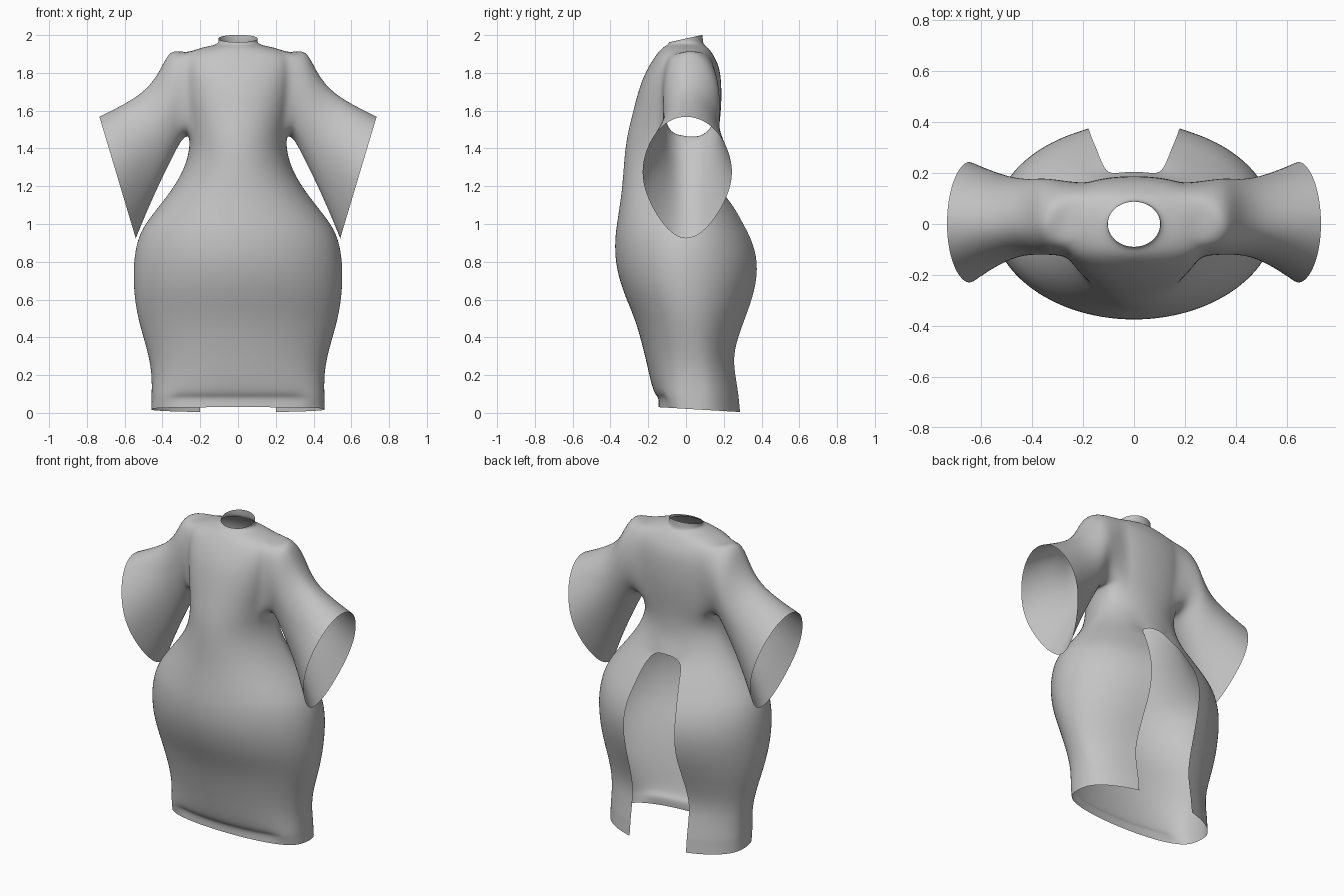
import bpy, bmesh, math

if "Cube" in bpy.data.objects:
    bpy.data.objects.remove(bpy.data.objects["Cube"])

N = 32            # columns round the body, column 0 = centre back
SLIT = 2          # columns each side of the back slit
# height, half width, front y, back y, slit half width, y of the widest point
ROWS = [
    (0.005, .462, -.147, .31, .20, .07), (0.075, .460, -.162, .302, .20, .07),
    (0.10, .460, -.17, .30, .20, .07), (0.20, .458, -.195, .283, .20, .06),
    (0.32, .478, -.222, .266, .20, .045), (0.50, .535, -.27, .332, .19, .02),
    (0.65, .556, -.34, .388, .18, 0), (0.80, .557, -.378, .404, .18, 0),
    (0.92, .535, -.378, .365, .17, 0), (1.00, .495, -.368, .318, .15, 0),
    (1.10, .415, -.352, .262, .13, 0), (1.19, .345, -.34, .205, .105, 0),
    (1.29, .287, -.332, .17, 0, 0), (1.38, .26, -.325, .165, 0, 0),
    (1.47, .255, -.312, .17, 0, 0), (1.56, .265, -.29, .182, 0, 0),
    (1.66, .28, -.265, .189, 0, 0), (1.76, .288, -.235, .187, 0, 0),
    (1.84, .29, -.195, .175, 0, 0), (1.90, .28, -.155, .142, 0, 0),
    (1.934, .20, -.125, .118, 0, 0), (1.946, .125, -.10, .098, 0, 0),
    (1.96, .102, -.09, .09, 0, 0), (1.982, .104, -.09, .088, 0, 0)]
SLIT_TOP, ARM_LO, ARM_HI = 11, 14, 19     # row numbers
ARM_B, ARM_F = 4, 10                      # armhole columns
# sleeve sections: top x,z   bottom x,z   front y, back y
SLEEVE = [(.36, 1.935, .29, 1.46, -.122, .180),
          (.41, 1.815, .335, 1.375, -.122, .182),
          (.485, 1.71, .405, 1.235, -.125, .178),
          (.60, 1.638, .475, 1.08, -.165, .205),
          (.735, 1.572, .54, .92, -.236, .25)]


def body_point(r, j):
    z, hw, yf, yb, sx, y0 = ROWS[r]
    k = j if j <= N // 2 else N - j       # mirror the columns
    s = 1 if j <= N // 2 else -1
    a0 = math.asin(sx / hw) if sx else 2 * math.pi * SLIT / N
    a = k / SLIT * a0 if k <= SLIT else a0 + (k - SLIT) / (N / 2 - SLIT) * (math.pi - a0)
    x, c = hw * math.sin(a), math.cos(a)
    upper = 1.4 < z and r < 20
    if c > 0:                              # squarer upper back
        y = y0 + (yb - y0) * c ** (0.5 if upper else 1.0)
    else:                                  # flatter chest and front hem
        flat = 1.0
        if upper:
            flat = 0.9 - 0.8 * (min(z, 1.84) - 1.47)
        elif r < 5:
            flat = (0.55, 0.55, 0.55, 0.7, 0.85)[r]
        y = y0 + (yf - y0) * (-c) ** flat
    if r == 0:                             # hem rises to the front
        z += 0.025 * (0.28 - y) / 0.42
    if r == 1 and y < 0 and x < 0.32:      # tucked front hem
        y += 0.018
        z += 0.01
    if r == SLIT_TOP and k == SLIT:        # rounded slit top
        z -= 0.03
    if r == len(ROWS) - 1:                 # tilted collar
        z += 0.02 * y / 0.09
    return (s * x, y, z)


bm = bmesh.new()
grid = [[bm.verts.new(body_point(r, j)) for j in range(N)] for r in range(len(ROWS))]


def in_hole(r, j):
    k = j if j < N // 2 else N - 1 - j
    slit = r < SLIT_TOP and k < SLIT
    arm = ARM_LO <= r < ARM_HI and ARM_B <= k < ARM_F
    return slit or arm


# body panels, leaving the back slit and the armholes open
for r in range(len(ROWS) - 1):
    for j in range(N):
        if not in_hole(r, j):
            m = (j + 1) % N
            bm.faces.new((grid[r][j], grid[r][m], grid[r + 1][m], grid[r + 1][j]))

# flared sleeves, lofted from each armhole
mid = (ARM_B + ARM_F) // 2
loop = [(ARM_HI, j) for j in range(mid, ARM_F)]
loop += [(r, ARM_F) for r in range(ARM_HI, ARM_LO, -1)]
loop += [(ARM_LO, j) for j in range(ARM_F, ARM_B, -1)]
loop += [(r, ARM_B) for r in range(ARM_LO, ARM_HI)]
loop += [(ARM_HI, j) for j in range(ARM_B, mid)]
M = len(loop)
for side in (1, -1):
    prev = [grid[r][j if side > 0 else N - j] for r, j in loop]
    for n, (tx, tz, bx, bz, yf, yb) in enumerate(SLEEVE):
        ring = []
        for i in range(M):
            f = 2 * math.pi * i / M
            c, s = math.cos(f), math.sin(f)
            point = 1 - 0.07 * n * max(0, -c)      # lower edge gets narrower
            y = (yf * s if s > 0 else -yb * s) * point
            ring.append(bm.verts.new((side * ((tx + bx) / 2 + c * (tx - bx) / 2), y,
                                      (tz + bz) / 2 + c * (tz - bz) / 2)))
        for i in range(M):
            m = (i + 1) % M
            bm.faces.new((prev[i], prev[m], ring[m], ring[i]))
        prev = ring

bmesh.ops.delete(bm, geom=[v for v in bm.verts if not v.link_faces], context='VERTS')
bmesh.ops.recalc_face_normals(bm, faces=bm.faces[:])
# make the outside face outwards
front = min(bm.faces, key=lambda f: f.calc_center_median().y)
if front.normal.y > 0:
    bmesh.ops.reverse_faces(bm, faces=bm.faces[:])
for f in bm.faces:
    f.smooth = True

mesh = bpy.data.meshes.new("robe")
bm.to_mesh(mesh)
bm.free()
robe = bpy.data.objects.new("robe", mesh)
bpy.context.collection.objects.link(robe)

cloth = bpy.data.materials.new("grey cloth")
cloth.diffuse_color = (0.55, 0.55, 0.55, 1)
cloth.use_nodes = True
cloth.node_tree.nodes["Principled BSDF"].inputs["Base Color"].default_value = cloth.diffuse_color
mesh.materials.append(cloth)

sub = robe.modifiers.new("smooth", 'SUBSURF')
sub.levels = sub.render_levels = 2
sub.boundary_smooth = 'PRESERVE_CORNERS'
